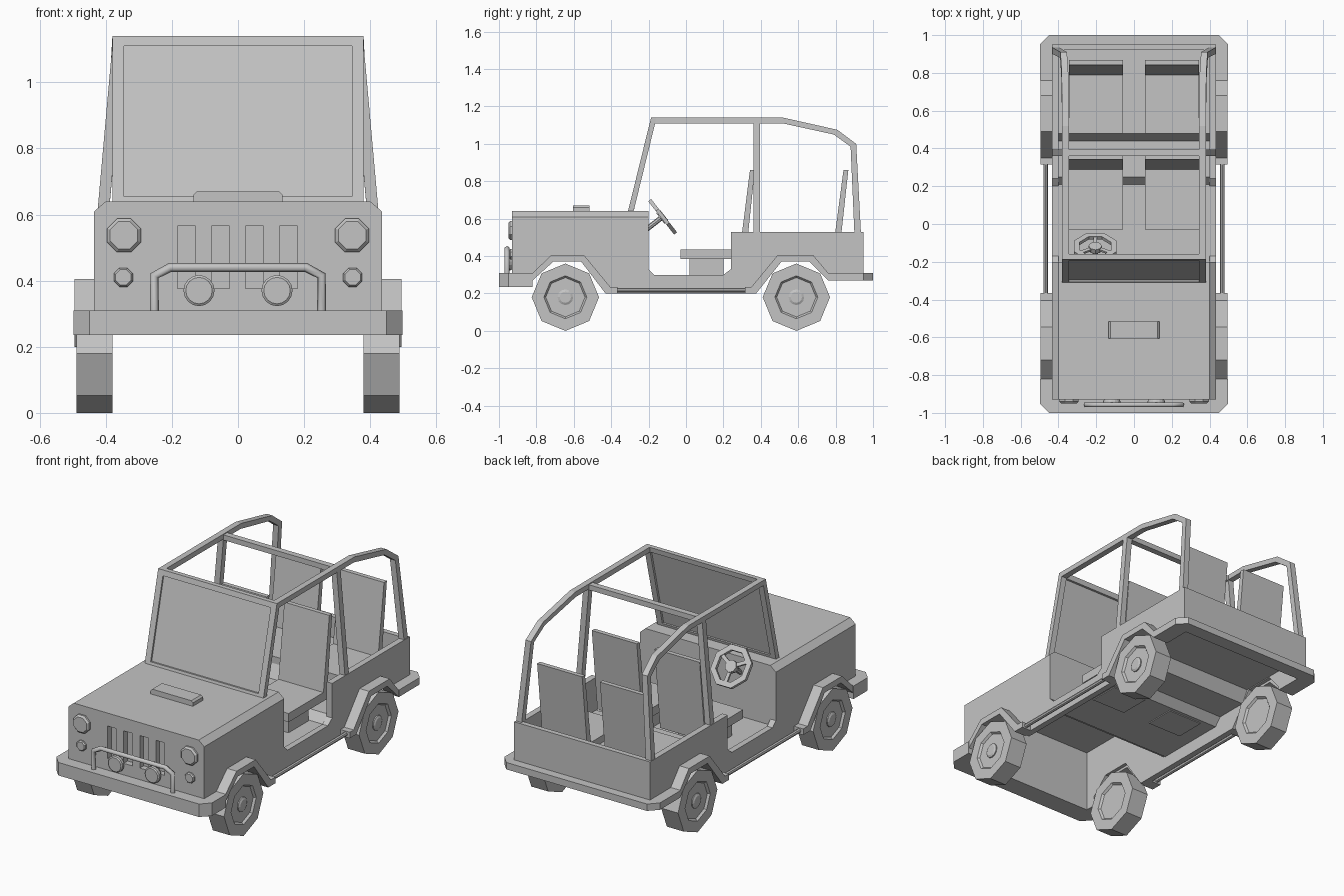
import bpy, bmesh, math
from mathutils import Matrix, Vector

if "Cube" in bpy.data.objects:
    bpy.data.objects.remove(bpy.data.objects["Cube"])

grey = bpy.data.materials.new("plain grey")
grey.diffuse_color = (0.55, 0.55, 0.55, 1)
grey.use_nodes = True
grey.node_tree.nodes["Principled BSDF"].inputs["Base Color"].default_value = grey.diffuse_color


def finish(name, bm, mirror=False):
    bmesh.ops.recalc_face_normals(bm, faces=bm.faces)
    me = bpy.data.meshes.new(name)
    bm.to_mesh(me)
    bm.free()
    me.materials.append(grey)
    ob = bpy.data.objects.new(name, me)
    bpy.context.collection.objects.link(ob)
    if mirror:
        ob.modifiers.new("Mirror", 'MIRROR')
    return ob


def prism(name, pts, a, b, axis='x', mirror=False, lean=0):
    """Extrude an outline: (y,z) along x, (x,z) along y or (x,y) along z."""
    place = {'x': lambda p, t: (t + lean * max(0, 1.11 - p[1]), p[0], p[1]),
             'y': lambda p, t: (p[0], t, p[1]),
             'z': lambda p, t: (p[0], p[1], t)}[axis]
    bm = bmesh.new()
    lo = [bm.verts.new(place(p, a)) for p in pts]
    hi = [bm.verts.new(place(p, b)) for p in pts]
    bm.faces.new(lo)
    bm.faces.new(hi)
    for i in range(len(pts)):
        j = (i + 1) % len(pts)
        bm.faces.new((lo[i], lo[j], hi[j], hi[i]))
    return finish(name, bm, mirror)


def box(name, x, y, z, mirror=False):
    return prism(name, [(y[0], z[0]), (y[1], z[0]), (y[1], z[1]), (y[0], z[1])], *x, mirror=mirror)


def lathe(name, rings, n, loc, rot, mirror=False, turn=0, closed=False):
    """Revolve (radius, height) rings around local z, then place."""
    bm = bmesh.new()
    loops = [[bm.verts.new((r * math.cos(turn + 2 * math.pi * i / n),
                            r * math.sin(turn + 2 * math.pi * i / n), h)) for i in range(n)]
             for r, h in rings]
    pairs = list(zip(loops, loops[1:]))
    if closed:
        pairs.append((loops[-1], loops[0]))
    else:
        bm.faces.new(loops[0])
        bm.faces.new(loops[-1])
    for p, q in pairs:
        for i in range(n):
            j = (i + 1) % n
            bm.faces.new((p[i], p[j], q[j], q[i]))
    bm.transform(Matrix.Translation(loc) @ rot)
    return finish(name, bm, mirror)


TO_X = Matrix.Rotation(math.pi / 2, 4, 'Y')
TO_FRONT = Matrix.Rotation(math.pi / 2, 4, 'X')
TO_BACK = Matrix.Rotation(-math.pi / 2, 4, 'X')

# Body shell: sides with door opening and wheel arches
prism("body_side", [(-.93, .61), (-.20, .61), (-.20, .33), (-.17, .30), (.20, .30), (.24, .33),
                    (.24, .53), (.95, .53), (.95, .27), (.76, .27), (.76, .29), (.68, .385),
                    (.505, .385), (.365, .20), (-.42, .20), (-.55, .385), (-.72, .385),
                    (-.82, .29), (-.82, .235), (-.93, .235)], .40, .435, mirror=True)
prism("hood", [(-.435, .595), (.435, .595), (.435, .61), (.40, .64), (-.40, .64), (-.435, .61)],
      -.93, -.20, 'y')
prism("hood_scoop", [(-.135, .64), (.135, .64), (.135, .66), (.125, .67), (-.125, .67), (-.135, .66)],
      -.605, -.515, 'y')
box("firewall", (-.40, .40), (-.225, -.20), (.28, .60))
box("rear_panel", (-.40, .40), (.92, .95), (.27, .53))

# Stepped floor
prism("floor", [(-.21, .295), (.21, .295), (.25, .34), (.44, .34), (.48, .41), (.92, .41),
                (.92, .39), (.49, .39), (.45, .32), (.26, .32), (.22, .275), (-.21, .275)], -.40, .40)

# Front panel with recessed grille slots
panel = box("front_panel", (-.40, .40), (-.93, -.88), (.235, .60))
bm = bmesh.new()
for cx in (-.156, -.053, .05, .153):
    m = Matrix.Translation((cx, -.93, .471)) @ Matrix.Diagonal((.055, .07, .188, 1))
    bmesh.ops.create_cube(bm, size=1, matrix=m)
cutter = finish("grille_cutter", bm)
cutter.hide_render = True
cutter.hide_set(True)
cut = panel.modifiers.new("Slots", 'BOOLEAN')
cut.object = cutter
cut.operation = 'DIFFERENCE'

# Lights
lathe("headlight", [(.055, -.01), (.055, .01), (.045, .02)], 8, (.345, -.93, .537), TO_FRONT,
      True, math.pi / 8)
lathe("marker_light", [(.031, -.01), (.031, .008), (.025, .015)], 8, (.347, -.93, .41), TO_FRONT,
      True, math.pi / 8)
lathe("fog_light", [(.035, -.01), (.047, .01), (.047, .025), (.04, .03)], 16, (.118, -.93, .37),
      TO_FRONT, True)

# Bumpers, U-shaped in plan
def bumper(name, s, arm, z0, z1):
    half = [(.435, .92), (.435, arm), (.498, arm), (.498, .95), (.45, 1.0)]
    pts = half + [(-x, y) for x, y in reversed(half)]
    prism(name, [(x, s * y) for x, y in pts], z0, z1, 'z')

bumper("front_bumper", -1, .82, .235, .31)
bumper("rear_bumper", 1, .76, .27, .31)

# Brush guard tube
cu = bpy.data.curves.new("brush_guard", 'CURVE')
cu.dimensions = '3D'
cu.bevel_depth = .014
cu.bevel_resolution = 1
cu.use_fill_caps = True
path = [(-.253, .30), (-.253, .415), (-.205, .44), (.205, .44), (.253, .415), (.253, .30)]
sp = cu.splines.new('POLY')
sp.points.add(len(path) - 1)
for p, (x, z) in zip(sp.points, path):
    p.co = (x, -.957, z, 1)
cu.materials.append(grey)
guard = bpy.data.objects.new("brush_guard", cu)
bpy.context.collection.objects.link(guard)

# Wheel flares and side steps
prism("front_flare", [(-.82, .31), (-.72, .405), (-.545, .405), (-.405, .235), (-.365, .235),
                      (-.365, .20), (-.43, .20), (-.56, .37), (-.71, .37), (-.82, .27)],
      .42, .495, mirror=True)
prism("rear_flare", [(.315, .235), (.35, .235), (.49, .405), (.68, .405), (.76, .31), (.76, .27),
                     (.66, .37), (.51, .37), (.375, .20), (.315, .20)], .42, .495, mirror=True)
lathe("side_step", [(.012, 0), (.012, .69)], 8, (.468, -.37, .218), TO_BACK, True)

# Wheels
for label, y in (("front", -.645), ("rear", .59)):
    lathe(label + "_wheel", [(.105, .012), (.115, 0), (.18, 0), (.18, .108), (.115, .108), (.105, .096)],
          8, (.38, y, .18), TO_X, True)
    lathe(label + "_hub", [(.042, 0), (.042, .012), (.03, .018)], 12, (.47, y, .18), TO_X, True)

# Windscreen
prism("windscreen_post", [(-.31, .64), (-.187, 1.14), (-.16, 1.14), (-.165, 1.11), (-.28, .64)],
      .345, .38, mirror=True)
prism("windscreen_top", [(-.194, 1.11), (-.187, 1.14), (-.16, 1.14), (-.165, 1.11)], -.345, .345)
prism("windscreen_base", [(-.31, .64), (-.306, .655), (-.276, .655), (-.28, .64)], -.345, .345)
prism("windscreen_glass", [(-.297, .65), (-.184, 1.115), (-.177, 1.115), (-.29, .65)], -.35, .35)

# Roll cage, legs leaning outward
prism("cage_rail", [(-.17, 1.14), (.52, 1.14), (.81, 1.075), (.91, 1.0), (.935, .53), (.90, .53),
                    (.88, .985), (.79, 1.05), (.515, 1.11), (-.17, 1.11)],
      .345, .38, mirror=True, lean=.09)
prism("cage_middle_post", [(.36, .52), (.395, .52), (.395, 1.115), (.36, 1.115)],
      .345, .38, mirror=True, lean=.09)
box("cage_crossbar", (-.35, .35), (.36, .395), (1.105, 1.135))

# Seats
def seat(label, y0, y1, z0, z1, dy):
    box(label + "_cushion", (.057, .345), (y0, y1), (z0, z1), True)
    prism(label + "_backrest", [(.282 + dy, z0), (.342 + dy, .86), (.368 + dy, .86), (.318 + dy, z0)],
          .057, .345, mirror=True)

seat("front_seat", -.03, .30, .385, .435, 0)
box("front_seat_base", (.09, .31), (.02, .20), (.27, .39), True)
seat("rear_seat", .48, .80, .405, .45, .50)

# Steering wheel and column
centre = Vector((-.205, -.125, .61))
axis = Vector((0, .79, .615)).normalized()
tilt = axis.to_track_quat('Z', 'Y').to_matrix().to_4x4()
lathe("steering_wheel", [(.122, -.01), (.122, .01), (.09, .01), (.09, -.01)], 8, centre, tilt,
      turn=math.pi / 8, closed=True)
lathe("steering_column", [(.014, -.11), (.014, -.015), (.035, -.015), (.035, .012)], 8, centre, tilt)
bm = bmesh.new()
for k in range(3):
    m = (Matrix.Translation(centre) @ tilt @ Matrix.Rotation(math.radians(30 + 120 * k), 4, 'Z')
         @ Matrix.Translation((.06, 0, 0)) @ Matrix.Diagonal((.08, .02, .012, 1)))
    bmesh.ops.create_cube(bm, size=1, matrix=m)
finish("steering_spokes", bm)
